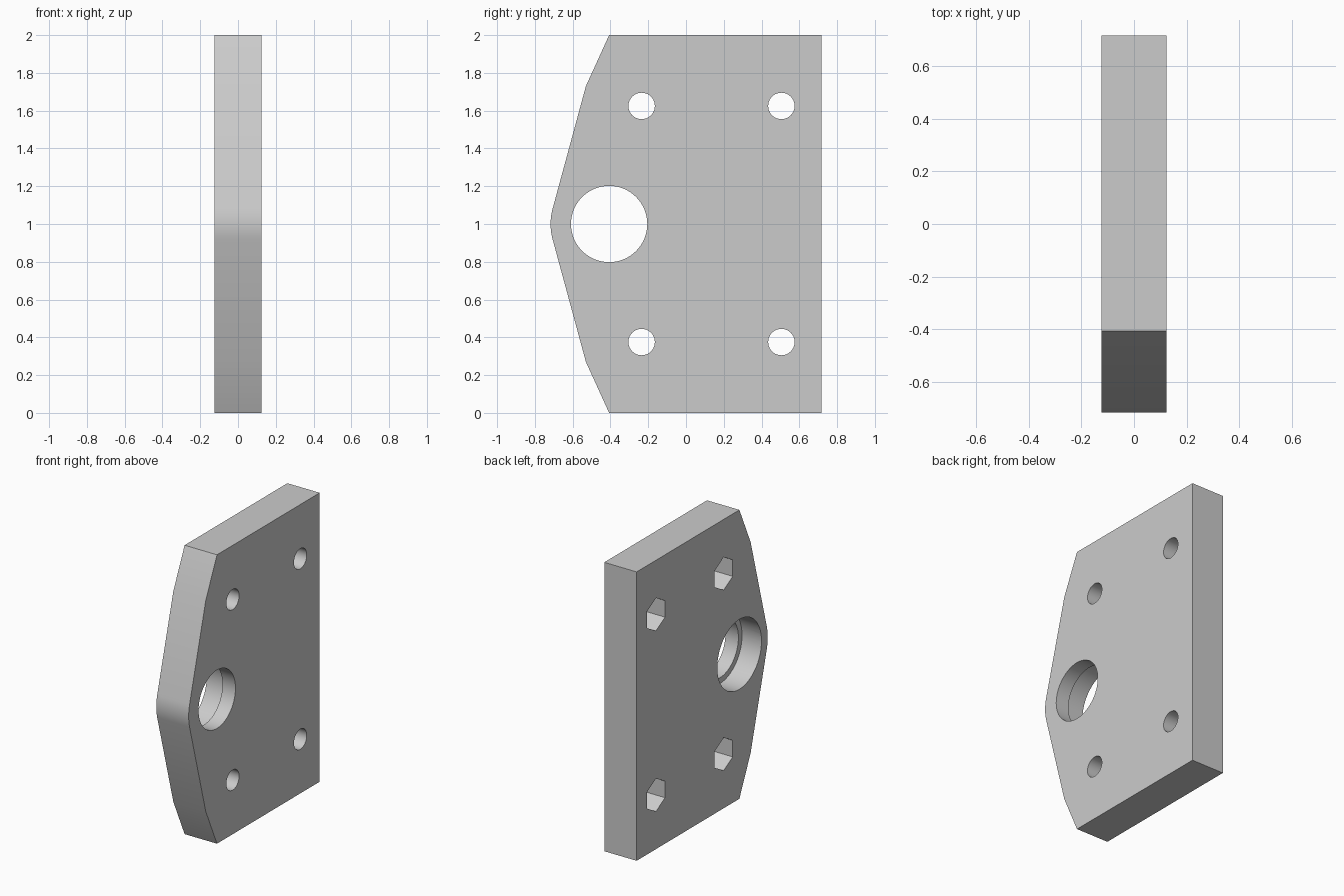
import bpy
import bmesh
from math import cos, sin, pi, radians

cube = bpy.data.objects.get("Cube")
if cube:
    bpy.data.objects.remove(cube, do_unlink=True)

HALF = 0.124          # half the plate thickness
STEP = 0.025          # x position of the pocket floors
OUT = 0.3             # cutters reach beyond the plate
BORE = (-0.407, 1.0)  # centre of the large bore

grey = bpy.data.materials.new("plain grey")
grey.use_nodes = True
colour = (0.6, 0.6, 0.6, 1)
grey.diffuse_color = colour
grey.node_tree.nodes["Principled BSDF"].inputs["Base Color"].default_value = colour


def prism(name, points, x0, x1):
    """Extrude a y-z outline from x0 to x1."""
    bm = bmesh.new()
    face = bm.faces.new([bm.verts.new((x0, y, z)) for y, z in points])
    new = bmesh.ops.extrude_face_region(bm, geom=[face])["geom"]
    verts = [v for v in new if isinstance(v, bmesh.types.BMVert)]
    bmesh.ops.translate(bm, verts=verts, vec=(x1 - x0, 0, 0))
    bmesh.ops.recalc_face_normals(bm, faces=bm.faces)
    mesh = bpy.data.meshes.new(name)
    bm.to_mesh(mesh)
    bm.free()
    mesh.materials.append(grey)
    obj = bpy.data.objects.new(name, mesh)
    bpy.context.collection.objects.link(obj)
    return obj


def ring(centre, radius, sides):
    """Regular polygon with a corner pointing up."""
    return [(centre[0] + radius * sin(2 * pi * i / sides),
             centre[1] + radius * cos(2 * pi * i / sides)) for i in range(sides)]


# Plate outline: square back, tapered front with a rounded nose
nose = [(BORE[0] - 0.31 * cos(radians(a)), BORE[1] + 0.31 * sin(radians(a)))
        for a in range(-15, 16, 3)]
outline = ([(0.717, 2), (0.717, 0), (-0.407, 0), (-0.53, 0.27)]
           + nose + [(-0.53, 1.73), (-0.407, 2)])
plate = prism("mounting_plate", outline, -HALF, HALF)

# Large bore with a wider seat on the right side
cutters = [prism("bore_cutter", ring(BORE, 0.202, 64), -OUT, OUT),
           prism("seat_cutter", ring(BORE, 0.242, 64), -OUT, STEP)]

# Four bolt holes with hexagonal nut pockets on the right side
for y in (-0.235, 0.505):
    for z in (0.375, 1.625):
        cutters.append(prism("bolt_cutter", ring((y, z), 0.07, 40), -OUT, OUT))
        cutters.append(prism("nut_cutter", ring((y, z), 0.114, 6), -OUT, STEP))

bpy.ops.object.select_all(action="DESELECT")
plate.select_set(True)
bpy.context.view_layer.objects.active = plate
for cutter in cutters:
    cutter.hide_render = True
    cut = plate.modifiers.new("cut", "BOOLEAN")
    cut.operation = "DIFFERENCE"
    cut.solver = "EXACT"
    cut.object = cutter
    bpy.ops.object.modifier_apply(modifier=cut.name)
    bpy.data.objects.remove(cutter, do_unlink=True)

bpy.ops.object.shade_smooth_by_angle(angle=radians(30))
